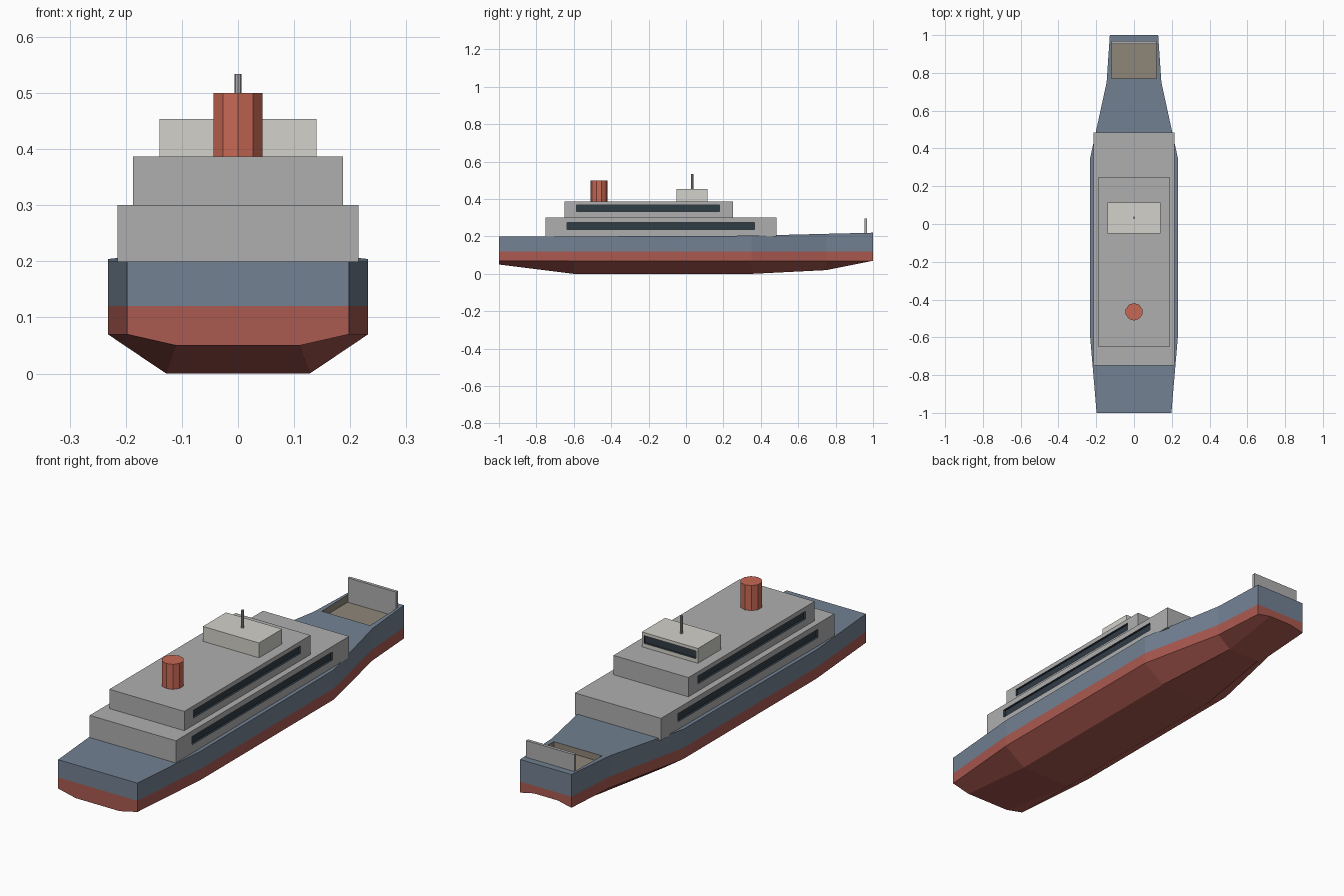
import bpy, bmesh, math

if "Cube" in bpy.data.objects:
    bpy.data.objects.remove(bpy.data.objects["Cube"])


def material(name, rgb):
    m = bpy.data.materials.new(name)
    m.diffuse_color = (*rgb, 1)
    m.use_nodes = True
    m.node_tree.nodes["Principled BSDF"].inputs["Base Color"].default_value = m.diffuse_color
    return m


BLUE = material("hull_blue", (0.17, 0.22, 0.29))
RED = material("hull_red", (0.40, 0.10, 0.08))
FLOOR = material("well_floor", (0.27, 0.24, 0.19))
GREY = material("deck_grey", (0.43, 0.43, 0.43))
CREAM = material("bridge_cream", (0.65, 0.64, 0.59))
GLASS = material("window_dark", (0.03, 0.045, 0.06))
ORANGE = material("funnel_red", (0.58, 0.14, 0.09))


def make_object(name, bm, mats):
    bmesh.ops.recalc_face_normals(bm, faces=bm.faces)
    me = bpy.data.meshes.new(name)
    bm.to_mesh(me)
    bm.free()
    for m in mats:
        me.materials.append(m)
    ob = bpy.data.objects.new(name, me)
    bpy.context.collection.objects.link(ob)
    return ob


def boxes(name, spans, mats, index=0):
    """One object holding a box per (x0, x1, y0, y1, z0, z1) span."""
    bm = bmesh.new()
    for x0, x1, y0, y1, z0, z1 in spans:
        for v in bmesh.ops.create_cube(bm, size=1)["verts"]:
            v.co = (x0 if v.co.x < 0 else x1,
                    y0 if v.co.y < 0 else y1,
                    z0 if v.co.z < 0 else z1)
    for f in bm.faces:
        f.material_index = index
    return make_object(name, bm, mats)


def carve(ob, spans, index):
    """Cut box pockets whose faces take the given material slot."""
    cutter = boxes("cutter", spans, list(ob.data.materials), index)
    cutter.hide_render = True
    mod = ob.modifiers.new("pocket", 'BOOLEAN')
    mod.operation = 'DIFFERENCE'
    mod.solver = 'EXACT'
    mod.object = cutter
    bpy.context.view_layer.objects.active = ob
    bpy.ops.object.modifier_apply(modifier=mod.name)
    bpy.data.objects.remove(cutter, do_unlink=True)


def cylinder(name, sides, r, y, z0, z1, mats):
    bm = bmesh.new()
    bmesh.ops.create_cone(bm, cap_ends=True, segments=sides, radius1=r, radius2=r, depth=z1 - z0)
    ob = make_object(name, bm, mats)
    ob.location = (0, y, (z0 + z1) / 2)
    return ob


# Hull lofted through stations: y, half beam, keel half width, keel z, deck z
stations = [(-1, 0.198, 0.11, 0.05, 0.20),
            (-0.6, 0.232, 0.128, 0.0, 0.20),
            (0.35, 0.232, 0.128, 0.0, 0.204),
            (0.75, 0.145, 0.08, 0.02, 0.214),
            (1, 0.128, 0.06, 0.085, 0.22)]
bm = bmesh.new()
rings = []
for y, w, kw, kz, dz in stations:
    half = [(kw, kz), (w, 0.07), (w, 0.12), (w, dz)]
    ring = half + [(-x, z) for x, z in reversed(half)]
    rings.append([bm.verts.new((x, y, z)) for x, z in ring])
for a, b in zip(rings, rings[1:]):
    for i in range(8):
        j = (i + 1) % 8
        f = bm.faces.new((a[i], a[j], b[j], b[i]))
        f.material_index = 0 if i in (2, 3, 4) else 1
for r in (rings[0], rings[-1]):
    bm.faces.new(r[2:6]).material_index = 0
    bm.faces.new(r[:3] + r[5:]).material_index = 1
hull = make_object("hull", bm, [BLUE, RED, FLOOR])

# Sunken well in the bow deck, with the upright ramp at its end
carve(hull, [(-0.12, 0.12, 0.77, 0.965, 0.185, 0.3)], 2)
boxes("bow_ramp", [(-0.12, 0.12, 0.954, 0.968, 0.185, 0.295)], [GREY])

# Two cabin tiers with long recessed windows on both sides
tiers = [("lower_cabin", 0.215, -0.75, 0.485, 0.20, 0.30, -0.635, 0.365, 0.238, 0.275),
         ("upper_cabin", 0.187, -0.65, 0.25, 0.30, 0.387, -0.585, 0.18, 0.332, 0.367)]
for name, w, y0, y1, z0, z1, wy0, wy1, wz0, wz1 in tiers:
    tier = boxes(name, [(-w, w, y0, y1, z0, z1)], [GREY, GLASS])
    carve(tier, [(w - 0.01, w + 0.05, wy0, wy1, wz0, wz1),
                 (-w - 0.05, -w + 0.01, wy0, wy1, wz0, wz1)], 1)

# Bridge with a wide recessed window facing the bow
bridge = boxes("bridge", [(-0.14, 0.14, -0.05, 0.115, 0.387, 0.454)], [CREAM, GLASS])
carve(bridge, [(-0.13, 0.13, 0.105, 0.2, 0.405, 0.44)], 1)

# Funnel and mast
cylinder("funnel", 10, 0.046, -0.465, 0.387, 0.50, [ORANGE])
cylinder("mast", 8, 0.006, 0.033, 0.454, 0.534, [GREY])
